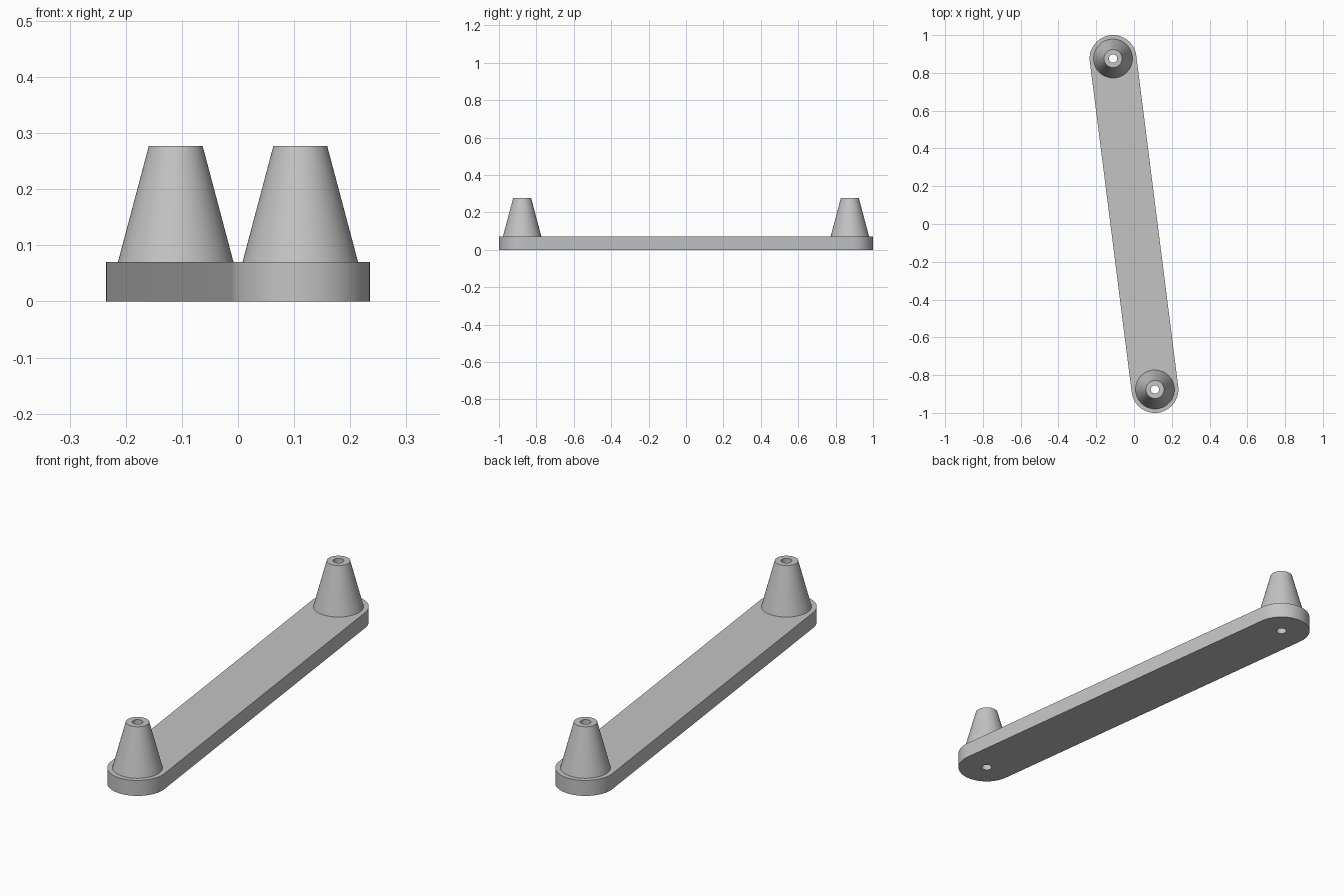
import bpy, bmesh, math
from mathutils import Vector

cube = bpy.data.objects.get("Cube")
if cube:
    bpy.data.objects.remove(cube, do_unlink=True)

# Main sizes
END = Vector((0.111, -0.876))
PLATE_R, PLATE_H = 0.124, 0.07
BASE_R, TOP_R, TOP_Z = 0.103, 0.048, 0.277
HOLE_R = 0.022
SEGMENTS = 64

grey = bpy.data.materials.new("plain grey")
grey.use_nodes = True
colour = (0.55, 0.55, 0.55, 1)
grey.diffuse_color = colour
grey.node_tree.nodes["Principled BSDF"].inputs["Base Color"].default_value = colour


def make_object(name, bm):
    bmesh.ops.recalc_face_normals(bm, faces=bm.faces)
    mesh = bpy.data.meshes.new(name)
    bm.to_mesh(mesh)
    bm.free()
    mesh.materials.append(grey)
    obj = bpy.data.objects.new(name, mesh)
    bpy.context.collection.objects.link(obj)
    return obj


def select_only(obj):
    bpy.ops.object.select_all(action='DESELECT')
    obj.select_set(True)
    bpy.context.view_layer.objects.active = obj


def smooth(obj):
    select_only(obj)
    bpy.ops.object.shade_smooth_by_angle(angle=math.radians(30))


def lathe(name, profile, centre):
    """Revolve a closed radius/height profile around a vertical axis."""
    bm = bmesh.new()
    rings = []
    for i in range(SEGMENTS):
        a = math.tau * i / SEGMENTS
        rings.append([bm.verts.new((centre.x + r * math.cos(a),
                                    centre.y + r * math.sin(a), z)) for r, z in profile])
    n = len(profile)
    for i, ring in enumerate(rings):
        after = rings[(i + 1) % SEGMENTS]
        for j in range(n):
            k = (j + 1) % n
            bm.faces.new((ring[j], after[j], after[k], ring[k]))
    return make_object(name, bm)


# Slanted bar with rounded ends
bm = bmesh.new()
half = SEGMENTS // 2
outline = []
for centre in (END, -END):
    start = math.atan2(centre.y, centre.x) - math.pi / 2
    for i in range(half + 1):
        a = start + math.pi * i / half
        outline.append(bm.verts.new((centre.x + PLATE_R * math.cos(a),
                                     centre.y + PLATE_R * math.sin(a), 0)))
bottom = bm.faces.new(outline)
raised = bmesh.ops.extrude_face_region(bm, geom=[bottom], use_keep_orig=True)
bmesh.ops.translate(bm, vec=(0, 0, PLATE_H),
                    verts=[v for v in raised["geom"] if isinstance(v, bmesh.types.BMVert)])
plate = make_object("base_plate", bm)

# Screw holes through the bar
for centre in (END, -END):
    bpy.ops.mesh.primitive_cylinder_add(vertices=SEGMENTS, radius=HOLE_R, depth=0.5,
                                        location=(centre.x, centre.y, 0))
    cutter = bpy.context.object
    cutter.hide_render = True
    cutter.data.materials.append(grey)
    select_only(plate)
    cut = plate.modifiers.new("hole", 'BOOLEAN')
    cut.operation = 'DIFFERENCE'
    cut.solver = 'EXACT'
    cut.object = cutter
    bpy.ops.object.modifier_apply(modifier=cut.name)
    bpy.data.objects.remove(cutter, do_unlink=True)
smooth(plate)

# Hollow tapered posts
post_profile = [(HOLE_R, PLATE_H), (BASE_R, PLATE_H), (TOP_R, TOP_Z), (HOLE_R, TOP_Z)]
for name, centre in (("front_post", END), ("back_post", -END)):
    smooth(lathe(name, post_profile, centre))
